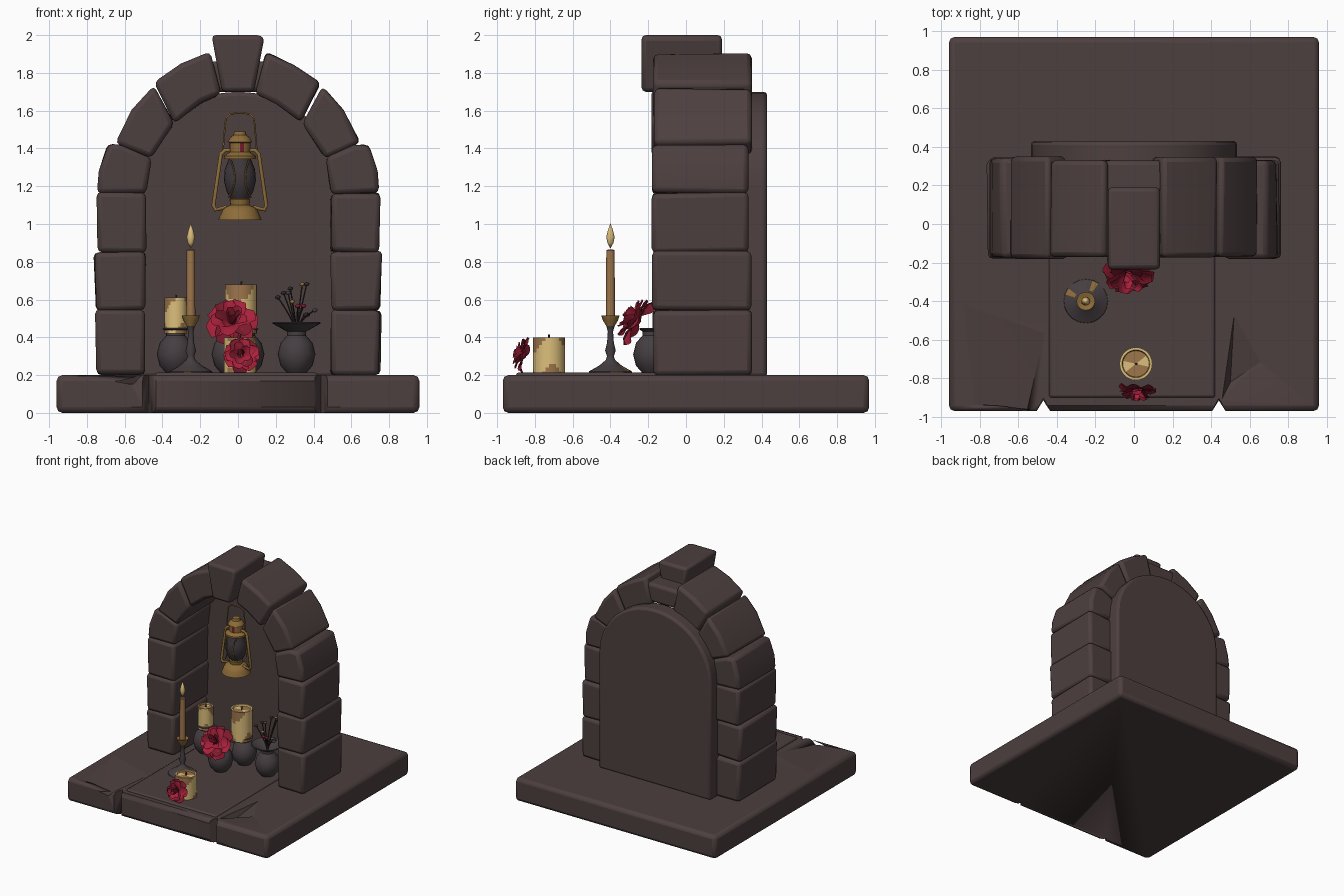
import bpy, bmesh, math, random
from mathutils import Vector, Matrix

random.seed(4)
cube = bpy.data.objects.get("Cube")
if cube:
    bpy.data.objects.remove(cube)


def material(name, *rgb):
    m = bpy.data.materials.new(name)
    m.use_nodes = True
    m.diffuse_color = (*rgb, 1)
    m.node_tree.nodes["Principled BSDF"].inputs["Base Color"].default_value = (*rgb, 1)
    return m


STONE = material("brown_stone", .075, .05, .05)
CLAY = material("grey_clay", .06, .048, .054)
CREAM = material("cream_wax", .72, .52, .2)
TAN = material("tan_wax", .34, .18, .07)
BRASS = material("aged_brass", .27, .15, .04)
GLASS = material("smoky_glass", .05, .04, .045)
RED = material("crimson", .4, .015, .045)
DARK_RED = material("deep_crimson", .2, .01, .025)
TWIG = material("dark_twig", .03, .02, .02)


def finish(bm, name, mats, angle=35, bevel=0, rule=None):
    bmesh.ops.remove_doubles(bm, verts=bm.verts, dist=.0005)
    bmesh.ops.recalc_face_normals(bm, faces=bm.faces)
    if rule:
        for f in bm.faces:
            f.material_index = rule(f.calc_center_median())
    me = bpy.data.meshes.new(name)
    bm.to_mesh(me)
    bm.free()
    ob = bpy.data.objects.new(name, me)
    bpy.context.collection.objects.link(ob)
    for m in mats:
        me.materials.append(m)
    if bevel:
        b = ob.modifiers.new("worn_edges", 'BEVEL')
        b.width, b.segments, b.limit_method = bevel, 2, 'ANGLE'
    bpy.ops.object.select_all(action='DESELECT')
    ob.select_set(True)
    bpy.context.view_layer.objects.active = ob
    bpy.ops.object.shade_smooth_by_angle(angle=math.radians(angle))
    return ob


def slab(name, outline, y0, y1, bevel=.025, wobble=0.0):
    """Front outline of (x, z) points, extruded from y0 back to y1."""
    bm = bmesh.new()
    rings = [[bm.verts.new((x + random.uniform(-wobble, wobble), y,
                            z + random.uniform(-wobble, wobble))) for x, z in outline]
             for y in (y0, y1)]
    bm.faces.new(rings[0])
    bm.faces.new(rings[1])
    for i in range(len(outline)):
        j = (i + 1) % len(outline)
        bm.faces.new((rings[0][i], rings[0][j], rings[1][j], rings[1][i]))
    return finish(bm, name, [STONE], 40, bevel)


def lathe(name, profile, at, mats, n=20, rule=None, angle=40):
    bm = bmesh.new()
    rings = [[bm.verts.new((at[0] + r * math.cos(k * math.tau / n),
                            at[1] + r * math.sin(k * math.tau / n), z))
              for k in range(n)] for r, z in profile]
    for a, b in zip(rings, rings[1:]):
        for k in range(n):
            bm.faces.new((a[k], a[k - 1], b[k - 1], b[k]))
    return finish(bm, name, mats, angle, rule=rule)


def tube(name, pts, radius, mat, smooth=False):
    cu = bpy.data.curves.new(name, 'CURVE')
    cu.dimensions, cu.bevel_depth, cu.bevel_resolution = '3D', radius, 1
    cu.use_fill_caps = True
    sp = cu.splines.new('NURBS' if smooth else 'POLY')
    sp.points.add(len(pts) - 1)
    for p, co in zip(sp.points, pts):
        p.co = (*co, 1)
    if smooth:
        sp.use_endpoint_u, sp.order_u, sp.resolution_u = True, 3, 5
    ob = bpy.data.objects.new(name, cu)
    bpy.context.collection.objects.link(ob)
    cu.materials.append(mat)
    bpy.ops.object.select_all(action='DESELECT')
    ob.select_set(True)
    bpy.context.view_layer.objects.active = ob
    bpy.ops.object.convert(target='MESH')


def rose(name, at, facing, size):
    """Rings of cupped petals opening around the facing direction."""
    bm = bmesh.new()
    turn = Vector(facing).to_track_quat('Z', 'Y').to_matrix().to_4x4()
    place = Matrix.Translation(at) @ turn
    for layer, count in enumerate((3, 5, 6, 7)):
        lean = (.1, .45, .85, 1.25)[layer]
        for k in range(count):
            spin = Matrix.Rotation(k * math.tau / count + layer * .6
                                   + random.uniform(-.15, .15), 4, 'Z')
            tilt = lean + random.uniform(-.15, .15)
            shade = (k + layer) % 3 == 0
            grid = []
            for v in range(5):
                t = v / 4
                a = tilt * (.5 + .8 * t)
                row = []
                for u in range(-2, 3):
                    w = u / 2 * size * (.22 + .1 * layer) * math.sin(.35 + 2.1 * t)
                    cup = size * .12 * (u / 2) ** 2
                    co = Vector((size * (.08 + t * math.sin(a)) - cup * math.cos(a), w,
                                 size * (t * math.cos(a) * .8 - .35) + cup * math.sin(a)))
                    row.append(bm.verts.new(place @ spin @ co))
                grid.append(row)
            for r0, r1 in zip(grid, grid[1:]):
                for i in range(4):
                    bm.faces.new((r0[i], r0[i + 1], r1[i + 1], r1[i])).material_index = shade
    finish(bm, name, [RED, DARK_RED], 60)


# Plinth with two notches in its front edge and sunken wedges on top
plinth = slab("plinth", [(-.96, 0), (.96, 0), (.96, .2), (-.96, .2)], -.97, .97, .03)


def cutter(name, pts):
    bm = bmesh.new()
    for p in pts:
        bm.verts.new(p)
    bmesh.ops.convex_hull(bm, input=bm.verts)
    ob = finish(bm, name, [STONE])
    ob.hide_render = True
    ob.hide_set(True)
    mod = plinth.modifiers.new(name, 'BOOLEAN')
    mod.object, mod.solver = ob, 'EXACT'


for side, x in (("right", -.47), ("left", .44)):
    cutter(side + "_notch_cutter", [(x + dx, -1, z) for dx in (-.05, .05) for z in (-.1, .3)]
           + [(x, -.92, -.1), (x, -.9, .3)])
cutter("right_chip_cutter", [(-.46, -.55, .202), (-.88, -.92, .21), (-.5, -.95, .21),
                             (-.56, -.99, .15), (-.95, -.3, .21)])
cutter("left_chip_cutter", [(.52, -.46, .202), (.45, -.92, .21), (.68, -.7, .21), (.5, -.82, .14)])
slab("floor_slab", [(-.44, .15), (.42, .15), (.42, .213), (-.44, .213)], -.9, .3, .012)

# Back panel: a tall arched slab
arch = [(.535 * math.cos(a), 1.2 + .5 * math.sin(a))
        for a in (i * math.pi / 20 for i in range(21))]
slab("back_panel", [(-.535, .19), (.535, .19)] + arch, .29, .43, .02)

# Pillar and arch stones, the same on both sides
stones = [
    [(.49, .2), (.75, .2), (.755, .545), (.495, .545)],
    [(.495, .545), (.75, .54), (.76, .855), (.49, .85)],
    [(.49, .85), (.745, .85), (.75, 1.165), (.49, 1.16)],
    [(.49, 1.16), (.745, 1.165), (.735, 1.28), (.69, 1.42), (.61, 1.42), (.46, 1.35)],
    [(.46, 1.35), (.645, 1.43), (.56, 1.6), (.45, 1.73), (.335, 1.535)],
    [(.335, 1.535), (.44, 1.745), (.3, 1.845), (.15, 1.91), (.09, 1.685), (.2, 1.64)],
]
for side, s in (("left", 1), ("right", -1)):
    for i, pts in enumerate(stones):
        slab(f"{side}_arch_stone_{i + 1}", [(s * x, z) for x, z in pts],
             -.17 - random.uniform(0, .012), .34 + random.uniform(-.01, .012), .026, .006)
slab("crown_stone", [(-.13, 1.7), (.13, 1.7), (.17, 1.86), (-.17, 1.86)], -.12, .33)
slab("keystone", [(-.085, 1.7), (.085, 1.7), (.14, 1.99), (.1, 2), (-.14, 2)], -.235, .19, .022)

# Round clay vases
belly = [(0, .21), (.05, .21), (.085, .25), (.1, .31), (.085, .37), (.05, .41), (.05, .43)]
vase_spots = {"rose": (-.04, -.18), "middle": (.04, .03), "right": (-.33, .03), "left": (.31, -.04)}
for label, spot in vase_spots.items():
    rim = [(.13, .475), (.125, .48), (.03, .43), (0, .43)] if label == "left" else \
          [(.07, .445), (.06, .45), (.03, .43), (0, .43)]
    lathe(label + "_vase", belly + rim, spot, [CLAY])


# Thick candles with runs of darker wax
def candle(name, at, r, z0, z1, phase):
    def wax(c):
        a = math.atan2(c.y - at[1], c.x - at[0])
        h = (c.z - z0) / (z1 - z0)
        return int(h < .12 + .16 * math.sin(3 * a + phase) or
                   (h > .82 + .2 * math.sin(2 * a + phase) and h < .97))
    side = [(r, z0 + (z1 - z0) * i / 10) for i in range(11)]
    lathe(name, [(0, z0)] + side + [(r * .85, z1), (r * .8, z1 - .012), (0, z1 - .012)],
          at, [CREAM, TAN], 28, wax)
    tube(name + "_wick", [(*at, z1 - .015), (at[0] + .004, at[1], z1 + .015)], .005, TWIG)


candle("front_candle", (.01, -.725), .085, .2, .4, 1)
candle("middle_candle", (.015, .03), .085, .42, .68, 2)
candle("right_candle", (-.33, .03), .06, .42, .61, 4)

# Candlestick with a dish, a slim candle and a flame
stick = (-.25, -.4)
lathe("candlestick", [(0, .21), (.115, .21), (.113, .22), (.06, .25), (.025, .28), (.018, .3),
                      (.028, .33), (.018, .37), (.014, .43), (.022, .46), (.04, .49),
                      (.048, .515), (.03, .51), (0, .5)], stick, [CLAY, BRASS], 20,
      lambda c: int(c.z > .47 or (c.z < .25 and math.sin(7 * c.x * 20 + c.y * 60) > .8)))
lathe("slim_candle", [(0, .5), (.024, .5), (.022, .86), (.015, .865), (0, .86)], stick, [TAN], 12)
lathe("flame", [(0, .87), (.016, .9), (.022, .93), (.014, .965), (0, 1.005)], stick, [CREAM], 12)

# Roses
rose("front_rose", (.02, -.875, .31), (0, -1, .25), .088)
rose("vase_rose", (-.03, -.28, .5), (0, -.8, .6), .125)

# Dried twigs with small buds in the flared vase
vx, vy = vase_spots["left"]
for k in range(12):
    a = k * 2.4
    reach = .04 + .011 * (k % 7)
    tip = Vector((vx + reach * 1.2 * math.cos(a), vy + reach * math.sin(a), .52 + .023 * (k * 5 % 8)))
    tube(f"twig_{k + 1}", [(vx, vy, .42), (vx + .02 * math.cos(a), vy, .5), tip], .004, TWIG, True)
    bm = bmesh.new()
    bmesh.ops.create_icosphere(bm, subdivisions=1, radius=.017,
                               matrix=Matrix.Translation(tip) @ Matrix.Diagonal((1, 1, .7, 1)))
    finish(bm, f"bud_{k + 1}", [(TWIG, CLAY, DARK_RED, BRASS)[k % 4 if k % 3 else 0]], 60)

# Hanging lantern
lx, ly = .01, -.04
lathe("lantern_base", [(0, 1.02), (.115, 1.02), (.11, 1.035), (.1, 1.06), (.085, 1.085),
                       (.05, 1.1), (.055, 1.13), (.045, 1.14), (0, 1.14)], (lx, ly), [BRASS])
lathe("lantern_globe", [(.045, 1.13), (.07, 1.17), (.085, 1.23), (.08, 1.29), (.06, 1.34),
                        (.06, 1.36), (0, 1.36)], (lx, ly), [GLASS])
lathe("lantern_cap", [(0, 1.34), (.085, 1.345), (.085, 1.36), (.055, 1.38), (.055, 1.43), (.065, 1.435),
                      (.05, 1.46), (.035, 1.47), (.03, 1.49), (0, 1.49)], (lx, ly), [BRASS, DARK_RED],
      16, lambda c: int(1.38 < c.z < 1.43 and math.sin(c.x * 90) > .5))
for side, s in (("left", 1), ("right", -1)):
    tube(side + "_frame", [(lx + s * x, ly, z) for x, z in
                           ((.07, 1.09), (.13, 1.075), (.14, 1.1), (.1, 1.37), (.08, 1.39), (.05, 1.39))],
         .012, BRASS)
    for d in (-1, 1):
        tube(f"{side}_guard_{d + 2}", [(lx + s * .05, ly + d * .07, 1.34), (lx, ly + d * .1, 1.23),
                                       (lx + s * .06, ly + d * .06, 1.14)], .004, BRASS, True)
tube("carry_handle", [(lx + x, ly, z) for x, z in ((-.09, 1.38), (-.08, 1.52), (-.07, 1.58), (0, 1.59),
                                                   (.07, 1.58), (.08, 1.52), (.09, 1.38))], .005, BRASS, True)
